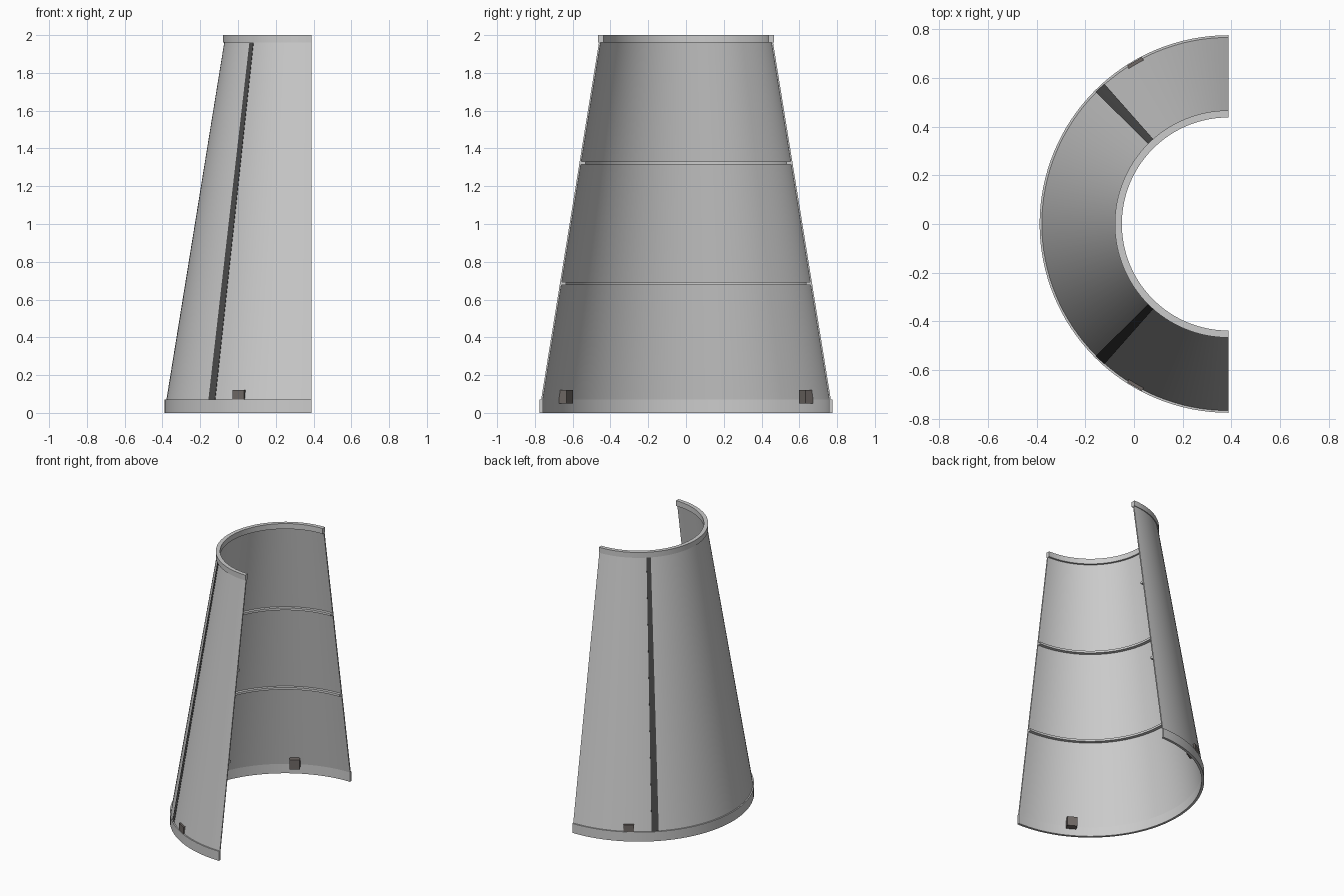
import bpy, bmesh, math
from mathutils import Matrix, Vector

if "Cube" in bpy.data.objects:
    bpy.data.objects.remove(bpy.data.objects["Cube"])

AXIS_X = 0.388          # the cone axis lies on the cut plane
Z0, Z1 = 0.07, 1.96     # shell bottom and top
R0, R1 = 0.767, 0.461   # shell outer radii


def shell_r(z):
    return R0 + (R1 - R0) * (z - Z0) / (Z1 - Z0)


def material(name, rgb):
    m = bpy.data.materials.new(name)
    m.diffuse_color = (*rgb, 1)
    m.use_nodes = True
    m.node_tree.nodes["Principled BSDF"].inputs["Base Color"].default_value = m.diffuse_color
    return m


def finish(bm, name, mat=None, smooth=True):
    bmesh.ops.recalc_face_normals(bm, faces=bm.faces)
    me = bpy.data.meshes.new(name)
    bm.to_mesh(me)
    bm.free()
    ob = bpy.data.objects.new(name, me)
    bpy.context.collection.objects.link(ob)
    if mat:
        me.materials.append(mat)
    if smooth:
        bpy.ops.object.select_all(action='DESELECT')
        ob.select_set(True)
        bpy.context.view_layer.objects.active = ob
        bpy.ops.object.shade_smooth_by_angle(angle=math.radians(30))
    return ob


def sweep(name, profile, a0=-90, a1=90, steps=64, mat=None):
    """Turn a closed (radius, z) profile about the axis; angle 0 points to -x."""
    bm = bmesh.new()
    rings = []
    for i in range(steps + 1):
        a = math.radians(a0 + (a1 - a0) * i / steps)
        rings.append([bm.verts.new((AXIS_X - r * math.cos(a), r * math.sin(a), z))
                      for r, z in profile])
    n = len(profile)
    for p, q in zip(rings, rings[1:]):
        for j in range(n):
            k = (j + 1) % n
            bm.faces.new((p[j], p[k], q[k], q[j]))
    bm.faces.new(rings[0])
    bm.faces.new(rings[-1])
    return finish(bm, name, mat)


dark = material("dark_strip", (0.07, 0.07, 0.07))
brown = material("bracket_brown", (0.16, 0.14, 0.13))

# Half-cone shell
sweep("shell", [(R0, Z0), (R1, Z1), (R1 - 0.009, Z1), (R0 - 0.009, Z0)])

# Bottom and top rims
sweep("bottom_rim", [(0.776, 0), (0.776, Z0), (0.758, Z0), (0.758, 0)])
sweep("top_rim", [(0.467, Z1), (0.467, 2), (0.438, 2), (0.438, Z1)])

# Inner stiffening ribs
for i, z in enumerate((0.685, 1.322)):
    r, h = shell_r(z) - 0.004, 0.008
    sweep(f"inner_rib_{i + 1}", [(r, z - h), (r, z + h), (r - 0.028, z + h), (r - 0.028, z - h)])

for side, s in (("front", -1), ("back", 1)):
    # Dark separation strip on the outside
    sweep(f"{side}_strip", [(R0 + 0.002, Z0), (R1 + 0.002, Z1), (R1 - 0.003, Z1), (R0 - 0.003, Z0)],
          s * 44.9, s * 48.5, 2, dark)
    # Bracket block passing through the shell
    bm = bmesh.new()
    bmesh.ops.create_cube(bm, size=1)
    a = math.radians(60) * s
    n = Vector((-math.cos(a), math.sin(a), 0))
    pos = Vector((AXIS_X, 0, 0.086)) + n * 0.741
    mat = (Matrix.Translation(pos) @ Matrix.Rotation(math.atan2(n.y, n.x), 4, 'Z')
           @ Matrix.Diagonal((0.062, 0.07, 0.07, 1)))
    bmesh.ops.transform(bm, matrix=mat, verts=bm.verts)
    finish(bm, f"{side}_bracket", brown, smooth=False)
